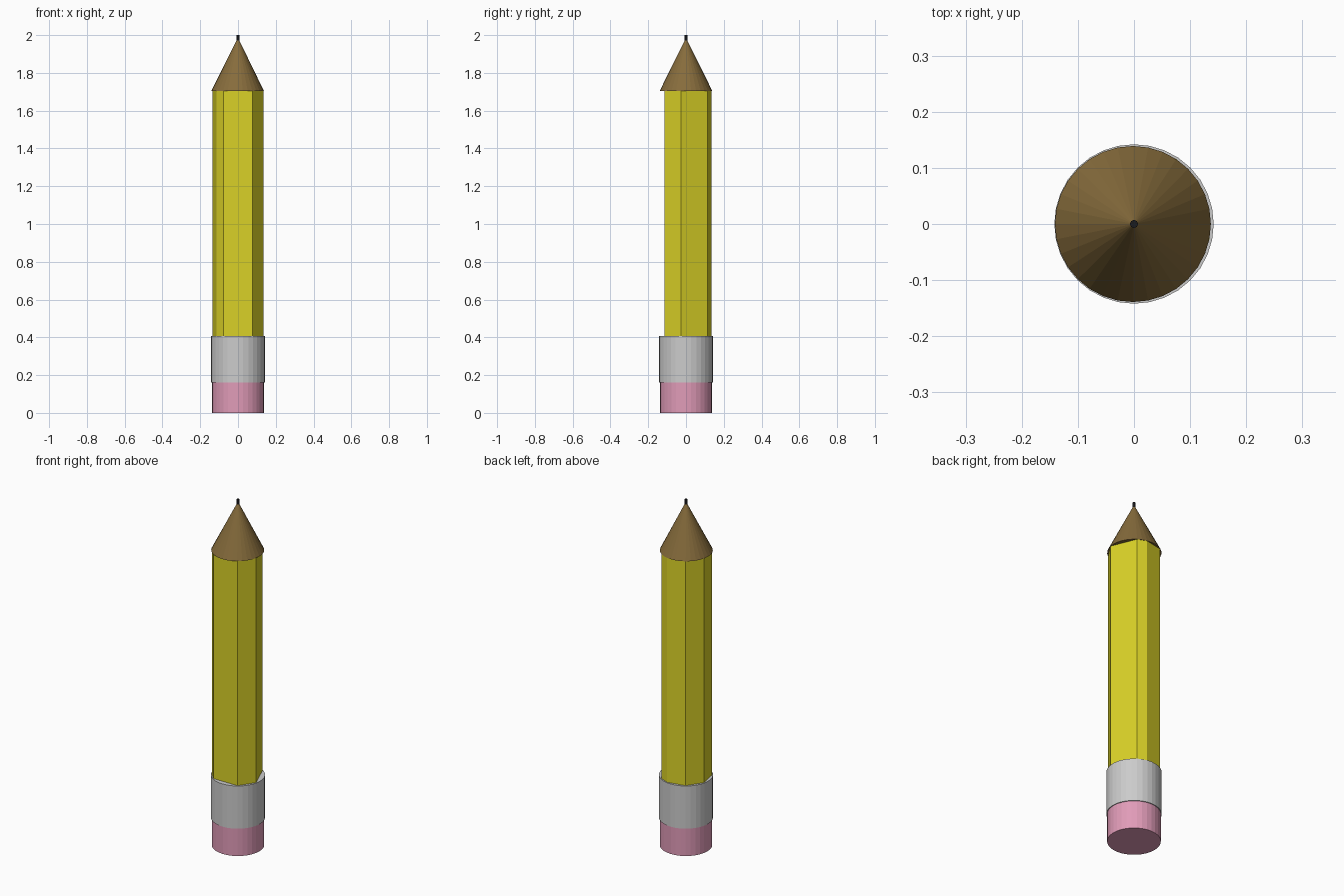
import bpy, bmesh
from math import radians, sin, cos

if "Cube" in bpy.data.objects:
    bpy.data.objects.remove(bpy.data.objects["Cube"])


def material(name, rgb):
    m = bpy.data.materials.new(name)
    m.diffuse_color = (*rgb, 1)
    m.use_nodes = True
    m.node_tree.nodes["Principled BSDF"].inputs["Base Color"].default_value = m.diffuse_color
    return m


def prism(name, bottom, top, mat=None):
    """Closed solid between two matching rings of points."""
    bm = bmesh.new()
    a = [bm.verts.new(p) for p in bottom]
    b = [bm.verts.new(p) for p in top]
    n = len(a)
    for i in range(n):
        j = (i + 1) % n
        bm.faces.new((a[i], a[j], b[j], b[i]))
    bm.faces.new(a[::-1])
    bm.faces.new(b)
    me = bpy.data.meshes.new(name)
    bm.to_mesh(me)
    bm.free()
    if mat:
        me.materials.append(mat)
    ob = bpy.data.objects.new(name, me)
    bpy.context.collection.objects.link(ob)
    return ob


def ring(r, z, angles, cx=0):
    return [(cx + r * cos(radians(a)), r * sin(radians(a)), z) for a in angles]


ROUND = [i * 360 / 32 for i in range(32)]
# Uneven eight-sided section of the wooden barrel
BARREL = [-146.25, -123.75, -56.25, -11.25, 56.25, 78.75, 123.75, 168.75]

yellow = material("yellow_paint", (0.70, 0.64, 0.02))
wood = material("bare_wood", (0.24, 0.15, 0.045))
pink = material("pink_rubber", (0.75, 0.33, 0.48))
black = material("graphite", (0.01, 0.01, 0.012))

# name, bottom radius/z, top radius/z, section, x offset, material
parts = [
    ("eraser", 0.1375, 0.0, 0.1375, 0.17, ROUND, 0, pink),
    ("metal_band", 0.142, 0.16, 0.142, 0.407, ROUND, 0, None),
    ("barrel", 0.1375, 0.40, 0.1375, 1.707, BARREL, 0, yellow),
    ("sharpened_cone", 0.139, 1.705, 0.003, 1.98, ROUND, -0.002, wood),
    ("lead", 0.007, 1.95, 0.007, 2.0, ROUND[::2], 0, black),
]
for name, r0, z0, r1, z1, section, cx, mat in parts:
    prism(name, ring(r0, z0, section, cx), ring(r1, z1, section), mat)
